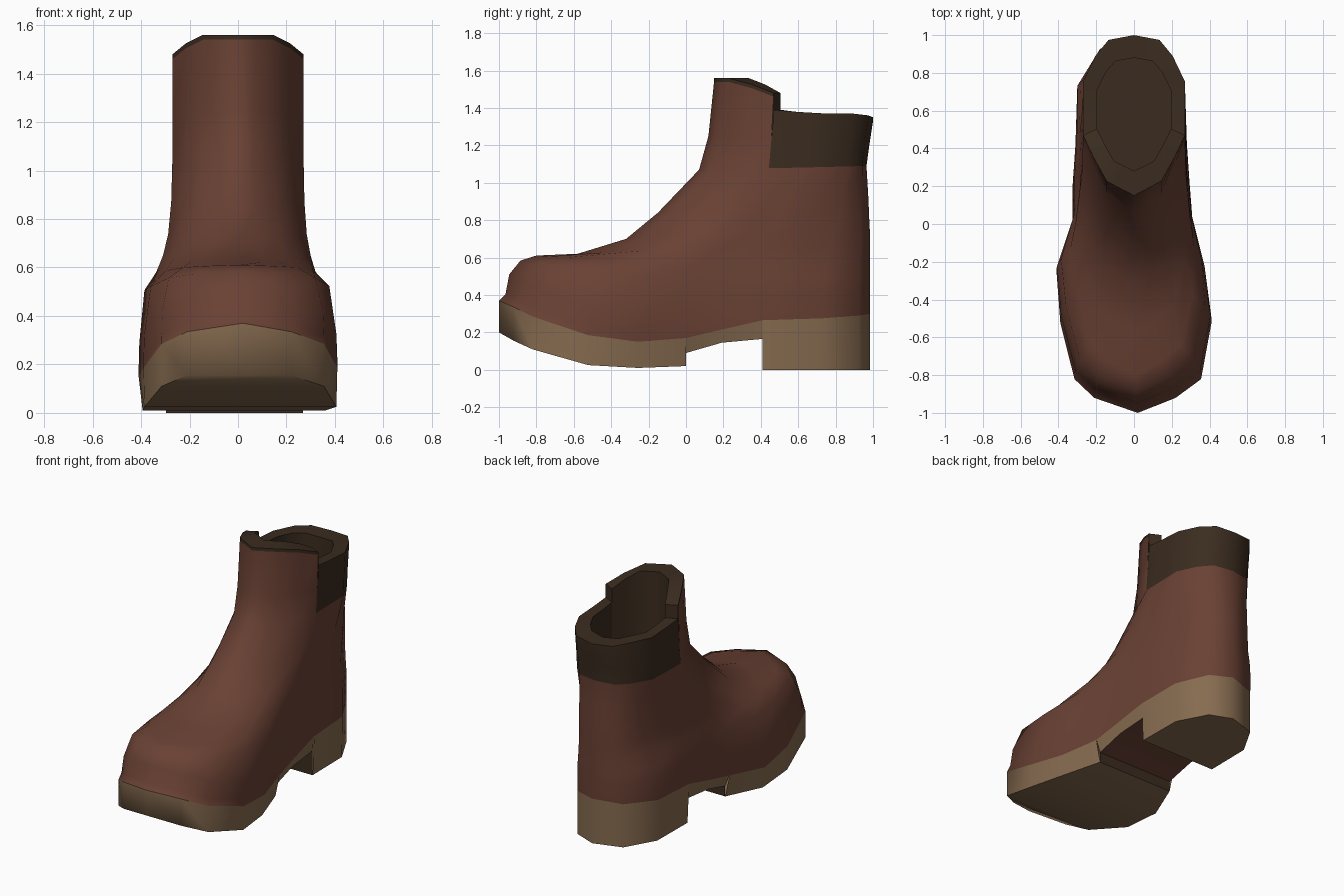
import bpy, bmesh, math

cube = bpy.data.objects.get("Cube")
if cube:
    bpy.data.objects.remove(cube)


def material(name, rgb):
    m = bpy.data.materials.new(name)
    m.use_nodes = True
    m.diffuse_color = (*rgb, 1)
    bsdf = m.node_tree.nodes["Principled BSDF"]
    bsdf.inputs["Base Color"].default_value = (*rgb, 1)
    bsdf.inputs["Roughness"].default_value = 0.8
    return m


LEATHER, TAN, DARK = 0, 1, 2
MATS = [material("brown leather", (0.143, 0.053, 0.034)),
        material("tan sole", (0.24, 0.148, 0.08)),
        material("dark trim", (0.043, 0.025, 0.014))]


def finish(name, bm, angle):
    bmesh.ops.remove_doubles(bm, verts=bm.verts, dist=0.0005)
    bmesh.ops.recalc_face_normals(bm, faces=bm.faces)
    mesh = bpy.data.meshes.new(name)
    bm.to_mesh(mesh)
    bm.free()
    for m in MATS:
        mesh.materials.append(m)
    ob = bpy.data.objects.new(name, mesh)
    bpy.context.collection.objects.link(ob)
    bpy.ops.object.select_all(action="DESELECT")
    ob.select_set(True)
    bpy.context.view_layer.objects.active = ob
    bpy.ops.object.shade_smooth_by_angle(angle=math.radians(angle))


def lerp(a, b, t):
    return a + (b - a) * t


# Stations from toe (0) to heel (1): foot outline, shaft outline, welt height
U = [0, .04, .09, .24, .375, .504, .6, .71, .87, .97, 1]
FOOT_L = [.02, .22, .355, .41, .375, .31, .295, .28, .27, .16, .01]
FOOT_R = [-.02, .21, .315, .39, .41, .325, .325, .31, .30, .18, -.01]
SHAFT = [0, .065, .145, .215, .27, .27, .27, .27, .205, .135, 0]
WELT = [.37, .335, .285, .185, .15, .17, .215, .265, .275, .29, .30]
TOP = [1.56, 1.56, 1.56, 1.525, 1.48, 1.38, 1.375, 1.37, 1.37, 1.36, 1.35]
BOTTOM = [.2, .155, .11, .025, .01, .02, .145, .165, 0, 0, 0]
TAPER = [1, 1, 1, .99, .96, .9, .93, .96, .98, 1, 1]   # underside width
LAST = len(U) - 1
STEP = 4              # station where the collar drops to the rear cuff
BACK_TOP = 1.39       # height of the rear cuff at that step

# Sole: stations as (index, bottom height), doubled at the two steps
stations = []
for i, z in enumerate(BOTTOM):
    stations.append((i, z))
    if i == 5:
        stations.append((i, .09))
    if i == 7:
        stations.append((i, 0))

bm = bmesh.new()
rows = []
for i, zb in stations:
    y = lerp(-1, .985, U[i])
    rows.append([bm.verts.new((x, y, z)) for x, z in
                 ((FOOT_L[i], WELT[i]), (FOOT_L[i] * TAPER[i], zb),
                  (-FOOT_R[i] * TAPER[i], zb), (-FOOT_R[i], WELT[i]))])
for k in range(len(rows) - 1):
    a, b = rows[k], rows[k + 1]
    start, end = stations[k][0], stations[k + 1][0]
    for j in range(3):
        under = j == 1
        riser = start == end
        if riser and not under:
            continue
        f = bm.faces.new((a[j], a[j + 1], b[j + 1], b[j]))
        # the recess has dark risers and a leather arch
        arch = under and start >= 5 and end <= 7
        f.material_index = DARK if riser else LEATHER if arch else TAN
finish("sole", bm, 65)

# Columns around the upper: (station, side, is rear copy of the step)
side = [(i, False) for i in range(STEP + 1)]
side += [(i, True) for i in range(STEP, LAST + 1)]
columns = [(i, 1, r) for i, r in side]
columns += [(i, -1, r) for i, r in reversed(side[1:-1])]
N = len(columns)

bm = bmesh.new()


def ring(yf, yb, height, blend, scale=1.0, shift=0.0):
    # shift moves the sides back while the front and back points stay put
    verts = []
    for i, s, rear in columns:
        foot = FOOT_L[i] if s > 0 else FOOT_R[i]
        x = s * lerp(foot, SHAFT[i], blend) * scale
        y = lerp(yf, yb, U[i]) + shift * 4 * U[i] * (1 - U[i])
        verts.append(bm.verts.new((x, y, height(i, rear))))
    return verts


def welt(lift):
    return lambda i, rear: WELT[i] + lift


def slope(zf, zb, follow):
    # mix of the welt curve and a straight line from front to back
    return lambda i, rear: lerp(WELT[i] + .13, lerp(zf, zb, U[i]), follow)


def collar(drop):
    return lambda i, rear: (BACK_TOP if rear and i == STEP else TOP[i]) - drop


# Upper: rings from the welt over the vamp and up the shaft
rings = [
    ring(-1, .985, welt(0), 0),
    ring(-.965, .985, welt(.035), 0),
    ring(-.945, .985, welt(.14), .02),
    ring(-.885, .985, slope(.612, .53, .75), .17),
    ring(-.80, .985, slope(.623, .60, .9), .52),
    ring(-.58, .985, slope(.62, .70, 1), .72),
    ring(-.32, .98, slope(.70, .80, 1), .87),
    ring(-.15, .975, slope(.84, .92, 1), .96),
    ring(.07, .965, slope(1.07, 1.09, 1), 1, shift=.04),
    ring(.12, .98, slope(1.25, 1.20, 1), 1, shift=.015),
    ring(.15, 1.0, collar(.02), 1),
    ring(.15, 1.0, collar(0), 1),
    ring(.28, .88, collar(0), 1, .73),
    ring(.28, .88, lambda i, rear: .9, 1, .73),
]
CUFF, RIM, LIP = 8, 10, 11
for k in range(len(rings) - 1):
    for c in range(N):
        d = (c + 1) % N
        step = columns[c][0] == columns[d][0]
        if step and k != LIP:
            continue
        f = bm.faces.new((rings[k][c], rings[k][d],
                          rings[k + 1][d], rings[k + 1][c]))
        rear = columns[c][2] and columns[d][2]
        if k >= RIM or (k >= CUFF and rear):
            f.material_index = DARK

# Insole closing the bottom of the shaft opening
floor = [v for v, (i, s, rear) in zip(rings[-1], columns)
         if not (rear and i == STEP)]
bm.faces.new(floor).material_index = DARK
finish("upper", bm, 62)
